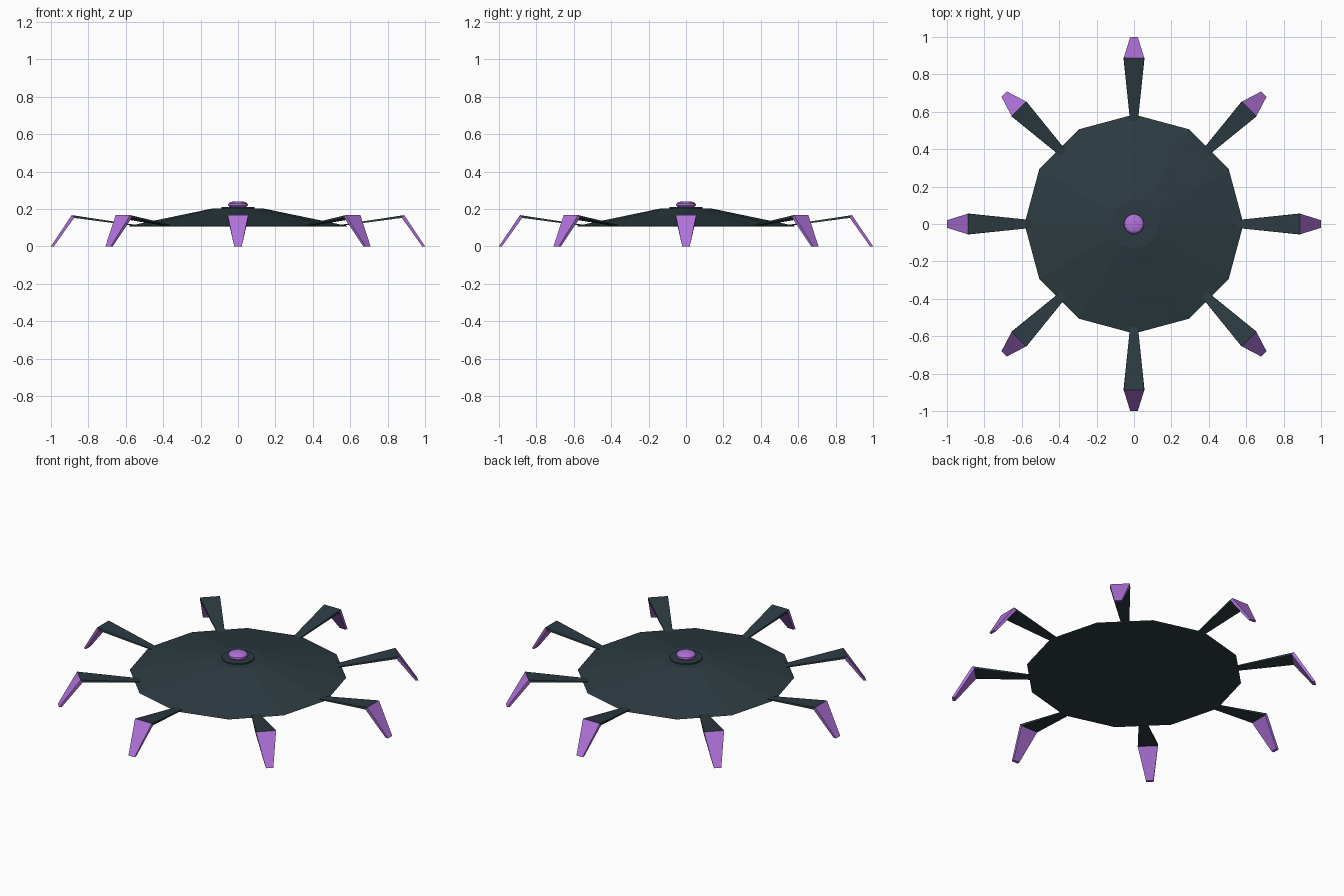
import bpy, bmesh, math
from mathutils import Matrix

if "Cube" in bpy.data.objects:
    bpy.data.objects.remove(bpy.data.objects["Cube"])


def material(name, hex_code):
    def lin(c):
        c /= 255
        return c / 12.92 if c <= 0.04045 else ((c + 0.055) / 1.055) ** 2.4
    m = bpy.data.materials.new(name)
    m.diffuse_color = [lin(int(hex_code[i:i + 2], 16)) for i in (0, 2, 4)] + [1]
    m.use_nodes = True
    m.node_tree.nodes["Principled BSDF"].inputs["Base Color"].default_value = m.diffuse_color
    return m


DARK = material("dark slate", "2C3B41")
PURPLE = material("purple", "B072DA")


def finish(bm, name, mat):
    bmesh.ops.recalc_face_normals(bm, faces=bm.faces)
    mesh = bpy.data.meshes.new(name)
    bm.to_mesh(mesh)
    bm.free()
    mesh.materials.append(mat)
    ob = bpy.data.objects.new(name, mesh)
    bpy.context.collection.objects.link(ob)
    return ob


def lathe(name, profile, sides, mat):
    """Stack of (radius, z) rings, capped at both ends."""
    bm = bmesh.new()
    rings = [[bm.verts.new((r * math.cos(math.tau * i / sides),
                            r * math.sin(math.tau * i / sides), z))
              for i in range(sides)] for r, z in profile]
    for a, b in zip(rings, rings[1:]):
        for i in range(sides):
            j = (i + 1) % sides
            bm.faces.new((a[i], a[j], b[j], b[i]))
    bm.faces.new(rings[0])
    bm.faces.new(rings[-1])
    return finish(bm, name, mat)


def tapered_plate(name, inner, outer, angle, shift, mat):
    """Plate between two ends, each (half width, top (r, z), bottom (r, z))."""
    bm = bmesh.new()
    ends = []
    for w, top, bot in (inner, outer):
        ends.append([bm.verts.new((r - shift, y, z))
                     for (r, z), y in ((top, -w), (top, w), (bot, w), (bot, -w))])
    a, b = ends
    for i in range(4):
        j = (i + 1) % 4
        bm.faces.new((a[i], a[j], b[j], b[i]))
    bm.faces.new(a)
    bm.faces.new(b)
    bm.transform(Matrix.Rotation(angle, 4, 'Z'))
    return finish(bm, name, mat)


# Twelve-sided shallow cone body
lathe("body", [(0.58, 0.107), (0.585, 0.109), (0.133, 0.203)], 12, DARK)

# Collar and button on top
lathe("collar", [(0.088, 0.198), (0.088, 0.21)], 24, DARK)
lathe("button", [(0.04, 0.205), (0.054, 0.219), (0.052, 0.228),
                 (0.042, 0.236), (0.02, 0.241)], 16, PURPLE)

# Eight legs: dark upper segment and purple foot; diagonals meet the flat sides
root = (0.02, (0.54, 0.114), (0.54, 0.108))
knee = (0.055, (0.888, 0.167), (0.876, 0.152))
tip = (0.02, (1.0, 0.0), (0.984, 0.0))
for k in range(8):
    shift = 0.018 if k % 2 else 0.0
    angle = k * math.pi / 4
    tapered_plate(f"leg_{k + 1}", root, knee, angle, shift, DARK)
    tapered_plate(f"foot_{k + 1}", knee, tip, angle, shift, PURPLE)
